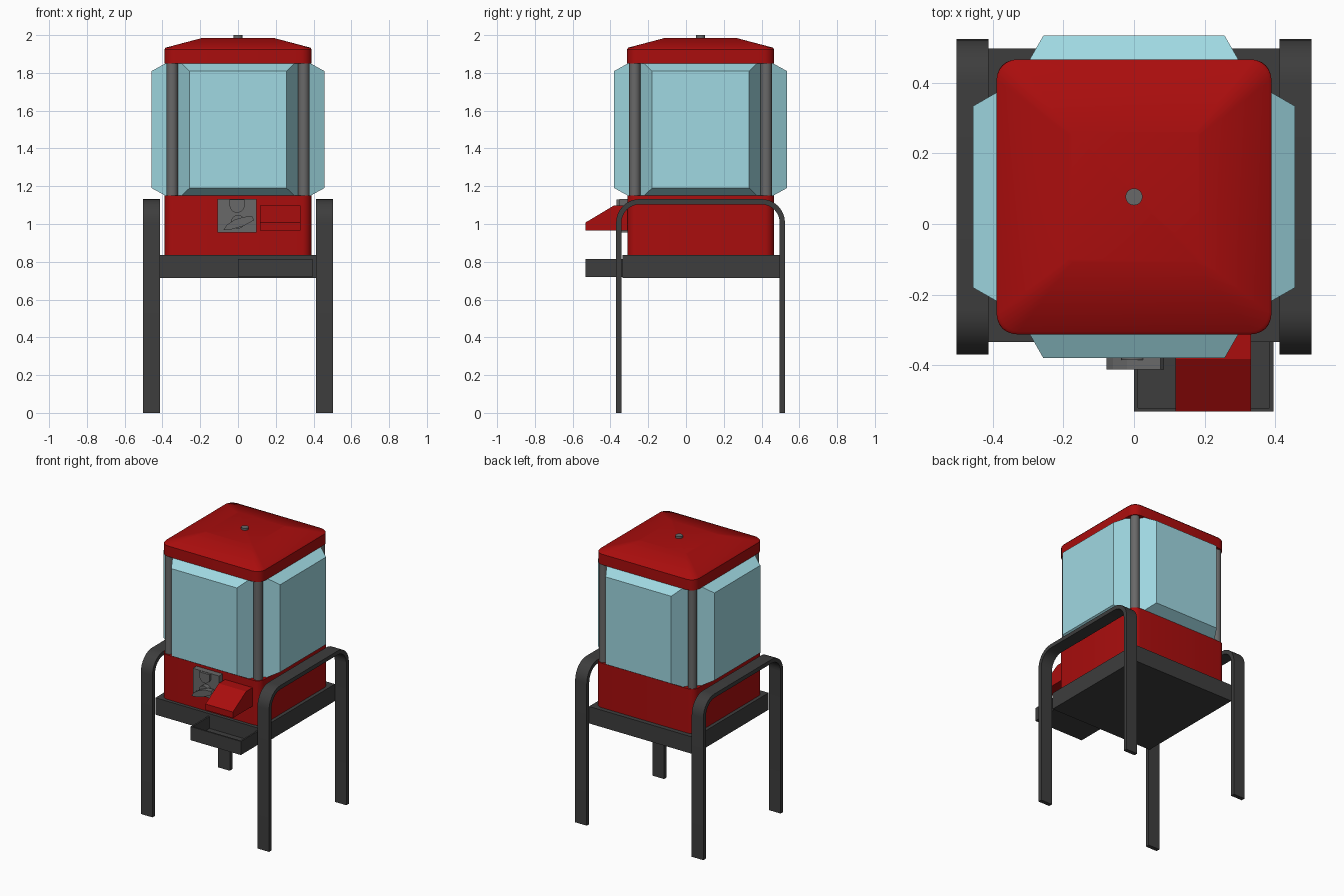
import bpy, bmesh, math
from mathutils import Vector, Matrix

if "Cube" in bpy.data.objects:
    bpy.data.objects.remove(bpy.data.objects["Cube"])

CY = 0.077  # y of the machine's axis


def mat(name, r, g, b):
    m = bpy.data.materials.new(name)
    m.diffuse_color = (r, g, b, 1)
    m.use_nodes = True
    m.node_tree.nodes["Principled BSDF"].inputs["Base Color"].default_value = m.diffuse_color
    return m


RED = mat("red paint", 0.40, 0.004, 0.004)
GLASS = mat("pale blue glass", 0.35, 0.69, 0.76)
DARK = mat("dark metal", 0.047, 0.047, 0.047)
GREY = mat("grey metal", 0.14, 0.14, 0.14)


def finish(name, bm, material, smooth=False):
    bmesh.ops.recalc_face_normals(bm, faces=bm.faces)
    me = bpy.data.meshes.new(name)
    bm.to_mesh(me)
    bm.free()
    ob = bpy.data.objects.new(name, me)
    bpy.context.collection.objects.link(ob)
    me.materials.append(material)
    if smooth:
        bpy.ops.object.select_all(action='DESELECT')
        ob.select_set(True)
        bpy.context.view_layer.objects.active = ob
        bpy.ops.object.shade_smooth_by_angle(angle=math.radians(35))
    return ob


def loft(name, rings, material, smooth=False):
    """Skin a closed solid through rings of 3D points."""
    bm = bmesh.new()
    vs = [[bm.verts.new(p) for p in r] for r in rings]
    n = len(vs[0])
    for a, b in zip(vs, vs[1:]):
        for i in range(n):
            bm.faces.new((a[i], a[(i + 1) % n], b[(i + 1) % n], b[i]))
    bm.faces.new(vs[0])
    bm.faces.new(vs[-1])
    return finish(name, bm, material, smooth)


def box(name, lo, hi, material):
    ring = lambda z: [(lo[0], lo[1], z), (hi[0], lo[1], z), (hi[0], hi[1], z), (lo[0], hi[1], z)]
    return loft(name, [ring(lo[2]), ring(hi[2])], material)


def cylinder(name, p, q, r, material, seg=24):
    p, q = Vector(p), Vector(q)
    bm = bmesh.new()
    rot = (q - p).to_track_quat('Z', 'Y').to_matrix().to_4x4()
    bmesh.ops.create_cone(bm, cap_ends=True, segments=seg, radius1=r, radius2=r,
                          depth=(q - p).length,
                          matrix=Matrix.Translation((p + q) / 2) @ rot)
    return finish(name, bm, material, True)


def rounded(half, r, z, seg=6):
    """Rounded square ring about the machine axis."""
    pts = []
    for k in range(4):
        c = math.pi / 4 + k * math.pi / 2
        cx, cy = (half - r) * math.copysign(1, math.cos(c)), (half - r) * math.copysign(1, math.sin(c))
        for i in range(seg + 1):
            a = k * math.pi / 2 + i / seg * math.pi / 2
            pts.append((cx + r * math.cos(a), CY + cy + r * math.sin(a), z))
    return pts


# body and lid
loft("body", [rounded(0.388, 0.05, 0.833), rounded(0.388, 0.05, 1.15)], RED, True)
loft("lid", [rounded(0.39, 0.06, 1.85), rounded(0.39, 0.06, 1.925),
             rounded(0.382, 0.055, 1.934), rounded(0.185, 0.012, 1.986)], RED, True)
cylinder("lid_lock", (0, CY, 1.97), (0, CY, 2.0), 0.024, GREY)

# four bulging window panels, sloped edges meeting behind the corner posts
for k, side in enumerate(("front", "right", "back", "left")):
    rot = Matrix.Translation((0, CY, 0)) @ Matrix.Rotation(k * math.pi / 2, 4, 'Z')
    rings = []
    for d, w, h in ((0.33, 0.33, 0.38), (0.457, 0.257, 0.31)):
        rings.append([rot @ Vector((sx * w, -d, 1.5 + sz * h))
                      for sx, sz in ((-1, -1), (1, -1), (1, 1), (-1, 1))])
    loft(side + "_window", rings, GLASS)

# corner posts
for sx in (-1, 1):
    for sy in (-1, 1):
        x, y = sx * 0.348, CY + sy * 0.348
        cylinder("corner_post", (x, y, 1.14), (x, y, 1.86), 0.03, GREY)

# platform
box("platform", (-0.413, -0.335, 0.715), (0.413, 0.497, 0.835), DARK)


# bent strap legs: an arch path swept across the strap width
def arch(half, top, r):
    pts = [(CY - half, 0)]
    for s in (-1, 1):
        for i in range(9):
            a = i / 8 * math.pi / 2
            a = math.pi - a if s < 0 else math.pi / 2 - a
            pts.append((CY + s * (half - r) + r * math.cos(a), top - r + r * math.sin(a)))
    return pts + [(CY + half, 0)]


outer, inner = arch(0.447, 1.132, 0.125), arch(0.419, 1.104, 0.097)
for side, x0, x1 in (("left", -0.503, -0.412), ("right", 0.412, 0.503)):
    rings = [[(x0, *o), (x1, *o), (x1, *i), (x0, *i)] for o, i in zip(outer, inner)]
    loft(side + "_legs", rings, DARK, True)

# open catch tray on the front
tx0, tx1, ty0, ty1, tz0, tz1, t = 0.0, 0.395, -0.532, -0.335, 0.72, 0.816, 0.011
box("tray_floor", (tx0, ty0, tz0), (tx1, ty1, tz0 + t), DARK)
box("tray_front", (tx0, ty0, tz0), (tx1, ty0 + t, tz1), DARK)
box("tray_left", (tx0, ty0 + t, tz0), (tx0 + t, ty1, tz1), DARK)
box("tray_right", (tx1 - t, ty0 + t, tz0), (tx1, ty1, tz1), DARK)

# dispensing chute
profile = [(-0.30, 0.965), (-0.532, 0.965), (-0.532, 1.008), (-0.383, 1.097), (-0.30, 1.097)]
loft("chute", [[(x, y, z) for y, z in profile] for x in (0.117, 0.332)], RED)

# coin plate, coin slot and turning handle
box("coin_plate", (-0.108, -0.352, 0.955), (0.098, -0.30, 1.132), GREY)
slot = [(-0.045, 1.13)] + [(-0.005 + 0.04 * math.cos(a), 1.10 + 0.04 * math.sin(a))
                           for a in [math.pi * (1 + i / 10) for i in range(11)]] + [(0.035, 1.13)]
loft("coin_slot", [[(x, y, z) for x, z in slot] for y in (-0.345, -0.368)], GREY)
cylinder("handle_hub", (0.0, -0.345, 1.012), (0.0, -0.385, 1.012), 0.036, GREY)
ends = [(-0.078, 0.967), (-0.04, 0.97), (0.03, 0.99), (0.085, 1.02), (0.075, 1.04),
        (0.03, 1.038), (-0.02, 1.022), (-0.06, 0.995)]
loft("handle", [[(x, y, z) for x, z in ends] for y in (-0.375, -0.412)], GREY)
